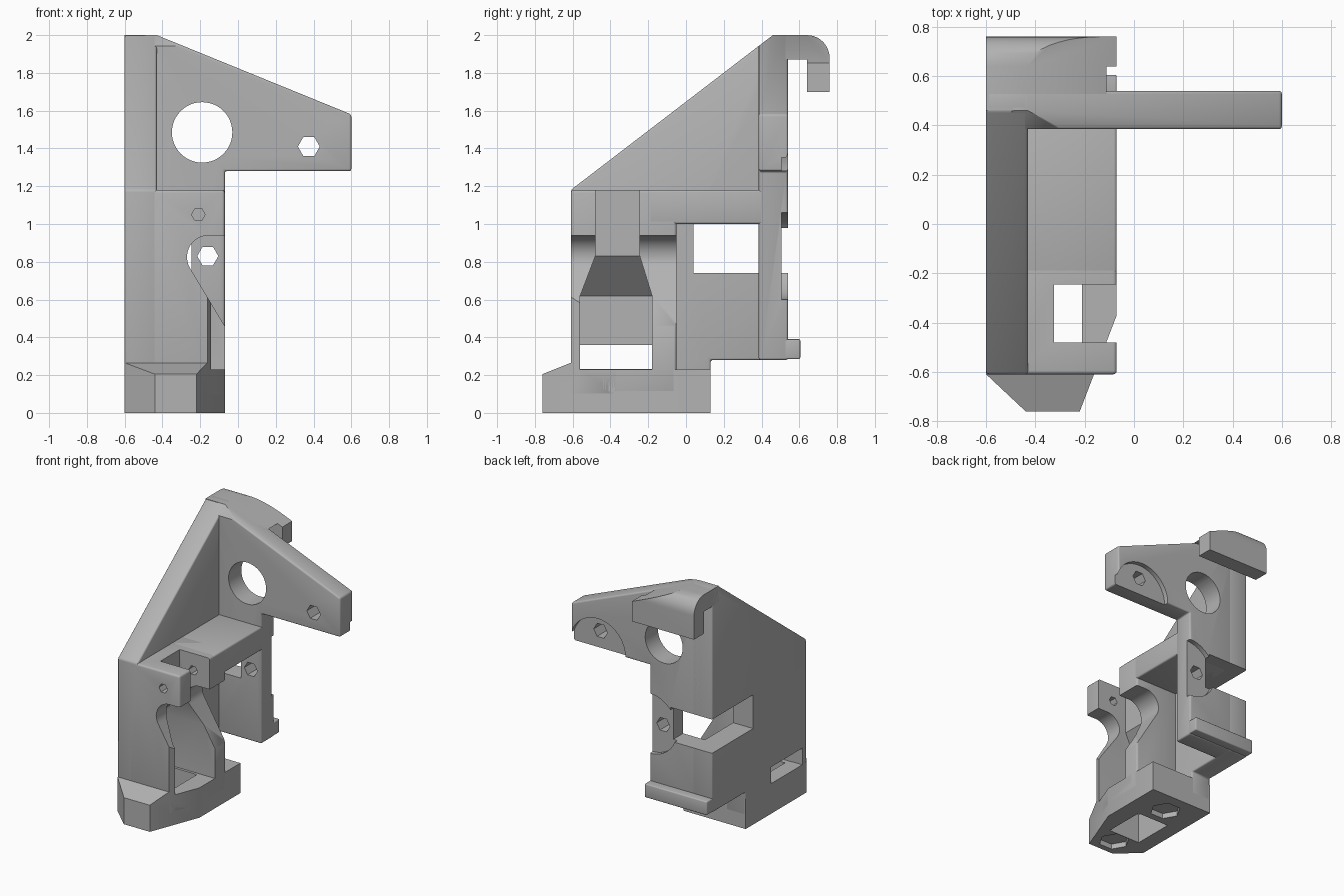
import bpy, bmesh, math

cube = bpy.data.objects.get("Cube")
if cube:
    bpy.data.objects.remove(cube, do_unlink=True)

GREY = (0.45, 0.45, 0.45, 1)
mat = bpy.data.materials.new("plain grey")
mat.use_nodes = True
mat.diffuse_color = GREY
mat.node_tree.nodes["Principled BSDF"].inputs["Base Color"].default_value = GREY

LEFT, INNER, EDGE = -0.6, -0.43, -0.07     # main x planes
FRONT, BACK = -0.61, 0.54                  # main y planes
ORDER = {"x": lambda p, t: (t, p[0], p[1]),
         "y": lambda p, t: (p[0], t, p[1]),
         "z": lambda p, t: (p[0], p[1], t)}


def loft(name, rings, bevel=0.0):
    """Closed solid through a list of rings of equal length."""
    bm = bmesh.new()
    vs = [[bm.verts.new(p) for p in ring] for ring in rings]
    n = len(vs[0])
    bm.faces.new(vs[0])
    bm.faces.new(vs[-1])
    for low, high in zip(vs, vs[1:]):
        for i in range(n):
            j = (i + 1) % n
            bm.faces.new((low[i], low[j], high[j], high[i]))
    bmesh.ops.recalc_face_normals(bm, faces=bm.faces[:])
    if bevel:
        sharp = [e for e in bm.edges if e.calc_face_angle(0) > 0.5]
        bmesh.ops.bevel(bm, geom=sharp, offset=bevel, segments=3,
                        profile=0.5, affect="EDGES", clamp_overlap=True)
    mesh = bpy.data.meshes.new(name)
    bm.to_mesh(mesh)
    bm.free()
    mesh.materials.append(mat)
    ob = bpy.data.objects.new(name, mesh)
    bpy.context.collection.objects.link(ob)
    return ob


def prism(name, axis, pts, a, b, bevel=0.0):
    return loft(name, [[ORDER[axis](p, t) for p in pts] for t in (a, b)], bevel)


def rect(a, b, c, d):
    return [(a, c), (b, c), (b, d), (a, d)]


def arc(cx, cy, r, start, end, n):
    angles = [math.radians(start + (end - start) * i / n) for i in range(n + 1)]
    return [(cx + r * math.cos(a), cy + r * math.sin(a)) for a in angles]


def ngon(cx, cy, r, n):
    return arc(cx, cy, r, 0, 360, n)[:-1]


def cut(ob, *cutters):
    """Subtract the cutters and bake the result."""
    for c in cutters:
        m = ob.modifiers.new("cut", "BOOLEAN")
        m.operation, m.solver, m.object = "DIFFERENCE", "EXACT", c
    dg = bpy.context.evaluated_depsgraph_get()
    dg.update()
    baked = bpy.data.meshes.new_from_object(ob.evaluated_get(dg))
    ob.modifiers.clear()
    ob.data = baked


# Solid parts
side_wall = prism("side_wall", "x", [
    (FRONT, 0.1), (FRONT, 1.18), (0.46, 2), (BACK, 2), (BACK, 0.28),
    (0.13, 0.28), (0.13, 0.1)], LEFT, INNER, 0.012)
back_plate = prism("back_plate_with_arm", "y", [
    (-0.5, 2), (INNER, 2), (0.6, 1.58), (0.6, 1.28), (EDGE, 1.28),
    (EDGE, 0.28), (-0.5, 0.28)], 0.385, BACK, 0.012)
shelf = prism("shelf", "z", rect(-0.5, EDGE, -0.2, 0.45), 1.0, 1.18, 0.012)
front_block = prism("front_block", "z", rect(-0.5, EDGE, FRONT, -0.05), 0.1, 1.18, 0.015)
base = prism("base", "x", [
    (-0.76, 0), (-0.76, 0.205), (FRONT, 0.265), (-0.6, 0.23),
    (0.13, 0.23), (0.13, 0)], LEFT, EDGE)
hook = prism("top_hook", "x", [(0.46, 2)] + arc(0.64, 1.88, 0.12, 90, 0, 10) + [
    (0.76, 1.7), (0.64, 1.7), (0.64, 1.87), (0.46, 1.87)], LEFT, EDGE)
back_lip = prism("back_lip", "x", rect(0.5, 0.605, 0.285, 0.39), LEFT, EDGE, 0.008)

# Cutters: the cavity narrows upward into the open slot
cavity = loft("cavity", [
    [(x, y0, z), (0.1, y0, z), (0.1, y1, z), (x, y1, z)]
    for z, x, y0, y1 in ((0.23, -0.52, -0.56, -0.18), (0.62, -0.52, -0.56, -0.18),
                         (0.83, -0.325, -0.48, -0.245), (1.3, -0.325, -0.48, -0.245))])
side_slot = prism("side_slot", "x", rect(-0.56, -0.18, 0.232, 0.36), -0.7, -0.4)
window = prism("window", "z", rect(-0.7, -0.245, 0.04, 0.7), 0.74, 1.0)
teardrop = prism("teardrop", "y", [(0, 0.94)] + arc(-0.155, 0.825, 0.115, 90, 210, 12)
                 + [(EDGE, 0.46), (0, 0.344)], -0.8, 0.1)
corner_low = prism("corner_low", "z", [(-0.22, -0.76), (EDGE, -0.37), (0.1, -0.37),
                                       (0.1, -0.9), (-0.274, -0.9)], -0.1, 0.94)
corner_left = prism("corner_left", "z", [(LEFT, FRONT), (-0.44, -0.76), (-0.29, -0.9),
                                         (-0.8, -0.9), (-0.8, FRONT)], -0.1, 0.5)
front_screw = prism("front_screw", "y", ngon(-0.21, 1.05, 0.036, 6), -0.8, -0.12)
big_hole = prism("big_hole", "y", ngon(-0.19, 1.485, 0.16, 48), 0.2, 0.8)
arm_screw = prism("arm_screw", "y", ngon(0.375, 1.41, 0.058, 6), 0.2, 0.8)
low_screw = prism("low_screw", "y", ngon(-0.16, 0.83, 0.056, 6), 0.2, 0.8)
arm_recess = prism("arm_recess", "y", ngon(0.375, 1.28, 0.237, 48), 0.505, 0.8)
low_recess = prism("low_recess", "y", ngon(EDGE, 0.83, 0.23, 48), 0.505, 0.8)
top_slope = prism("top_slope", "x", [(0.3, 1.877), (0.46, 2), (0.46, 2.2), (0.3, 2.2)], -0.8, 0.1)
arm_slope = prism("arm_slope", "y", [(INNER, 2), (0.6, 1.58), (0.6, 2.2), (INNER, 2.2)], 0.3, 0.9)
base_opening = prism("base_opening", "z", rect(-0.48, -0.21, -0.52, -0.2), -0.1, 0.4)
pockets = [prism("base_pocket", "z", ngon(-0.335, y, 0.11, 6), -0.1, 0.04)
           for y in (-0.62, -0.05)]

cut(side_wall, cavity, side_slot, window, base_opening)
cut(back_plate, big_hole, arm_screw, low_screw, arm_recess, low_recess, window, top_slope)
cut(front_block, cavity, teardrop, corner_low, front_screw, base_opening)
cut(shelf, front_screw)
cut(base, corner_low, corner_left, base_opening, *pockets)
cut(hook, arm_slope)

for c in [cavity, side_slot, window, teardrop, corner_low, corner_left, front_screw,
          big_hole, arm_screw, low_screw, arm_recess, low_recess, top_slope,
          arm_slope, base_opening] + pockets:
    bpy.data.objects.remove(c, do_unlink=True)

# Smooth the rounded edges, keep the corners sharp
parts = [side_wall, back_plate, shelf, front_block, base, hook, back_lip]
bpy.ops.object.select_all(action="DESELECT")
for ob in parts:
    ob.select_set(True)
bpy.context.view_layer.objects.active = side_wall
bpy.ops.object.shade_smooth_by_angle(angle=math.radians(35))
